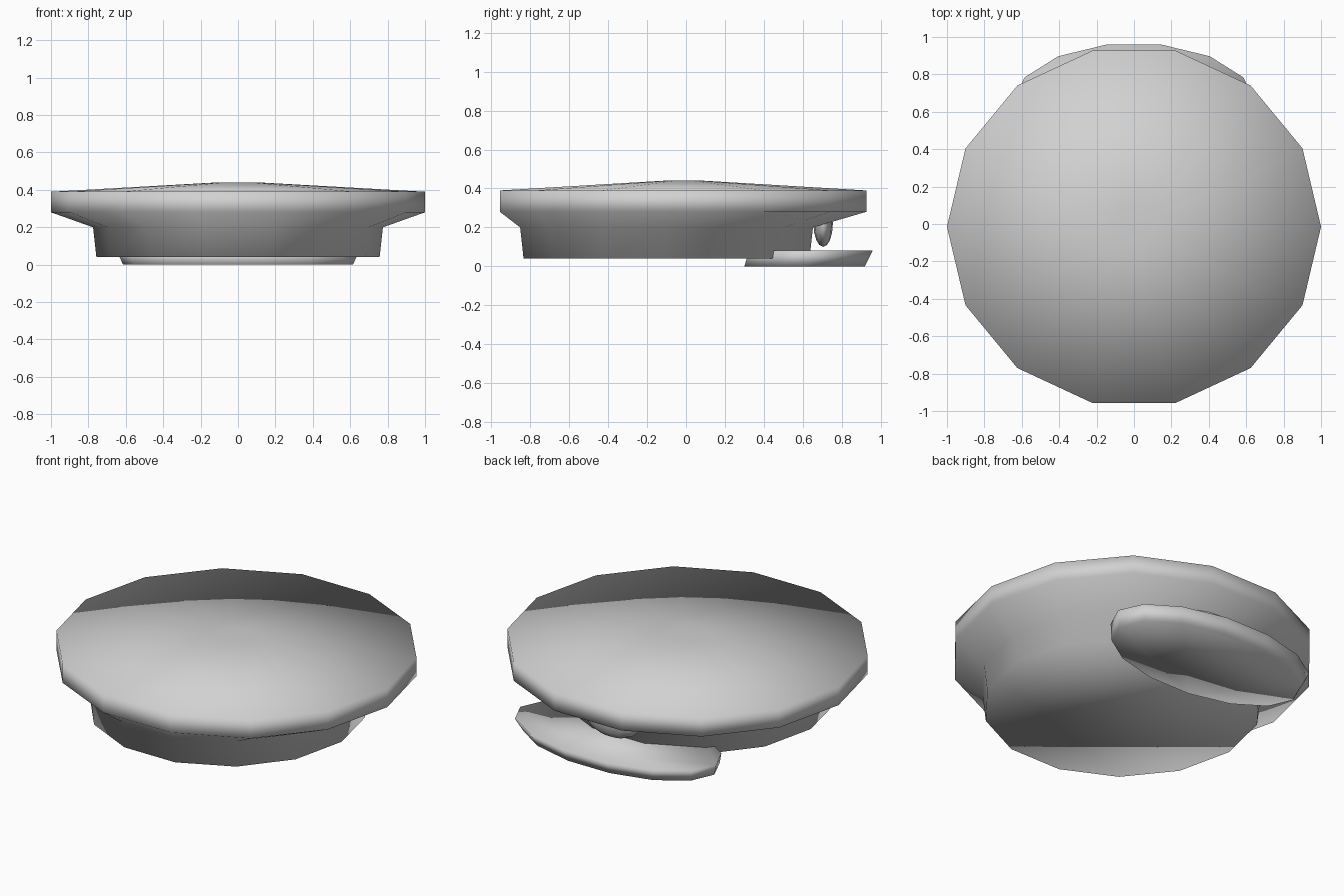
import bpy, bmesh, math

if "Cube" in bpy.data.objects:
    bpy.data.objects.remove(bpy.data.objects["Cube"])

SIDES = 14

grey = bpy.data.materials.new("light_grey")
grey.diffuse_color = (0.64, 0.64, 0.64, 1)
grey.use_nodes = True
grey.node_tree.nodes["Principled BSDF"].inputs["Base Color"].default_value = grey.diffuse_color


def loft(name, rings):
    """Stack of 14-sided rings (centre y, radius x, radius y, z), capped, all smooth."""
    bm = bmesh.new()
    loops = []
    for cy, rx, ry, z in rings:
        loops.append([bm.verts.new((rx * math.cos(2 * math.pi * i / SIDES),
                                    cy + ry * math.sin(2 * math.pi * i / SIDES), z))
                      for i in range(SIDES)])
    for a, b in zip(loops, loops[1:]):
        for i in range(SIDES):
            j = (i + 1) % SIDES
            bm.faces.new((a[i], a[j], b[j], b[i]))
    bm.faces.new(loops[0][::-1])
    bm.faces.new(loops[-1])
    bmesh.ops.recalc_face_normals(bm, faces=bm.faces[:])
    return finish(name, bm)


def finish(name, bm):
    for f in bm.faces:
        f.smooth = True
    me = bpy.data.meshes.new(name)
    bm.to_mesh(me)
    bm.free()
    me.materials.append(grey)
    ob = bpy.data.objects.new(name, me)
    bpy.context.collection.objects.link(ob)
    return ob


# Cap body: head band, flared underside, rim and shallow domed top
loft("cap_body", [
    (-0.10, 0.757, 0.754, 0.04),
    (-0.10, 0.775, 0.772, 0.20),
    (-0.015, 1.0, 0.966, 0.28),
    (-0.015, 1.0, 0.966, 0.39),
    (-0.012, 0.11, 0.107, 0.44),
])

# Visor: thin oval disc tucked under the band
loft("visor", [
    (0.61, 0.615, 0.318, 0.0),
    (0.642, 0.65, 0.326, 0.08),
])

# Badge: small flattened oval above the visor
bm = bmesh.new()
bmesh.ops.create_uvsphere(bm, u_segments=12, v_segments=8, radius=1)
for v in bm.verts:
    v.co = (v.co.x * 0.19, v.co.y * 0.05 + 0.705, v.co.z * 0.12 + 0.22)
finish("badge", bm)
